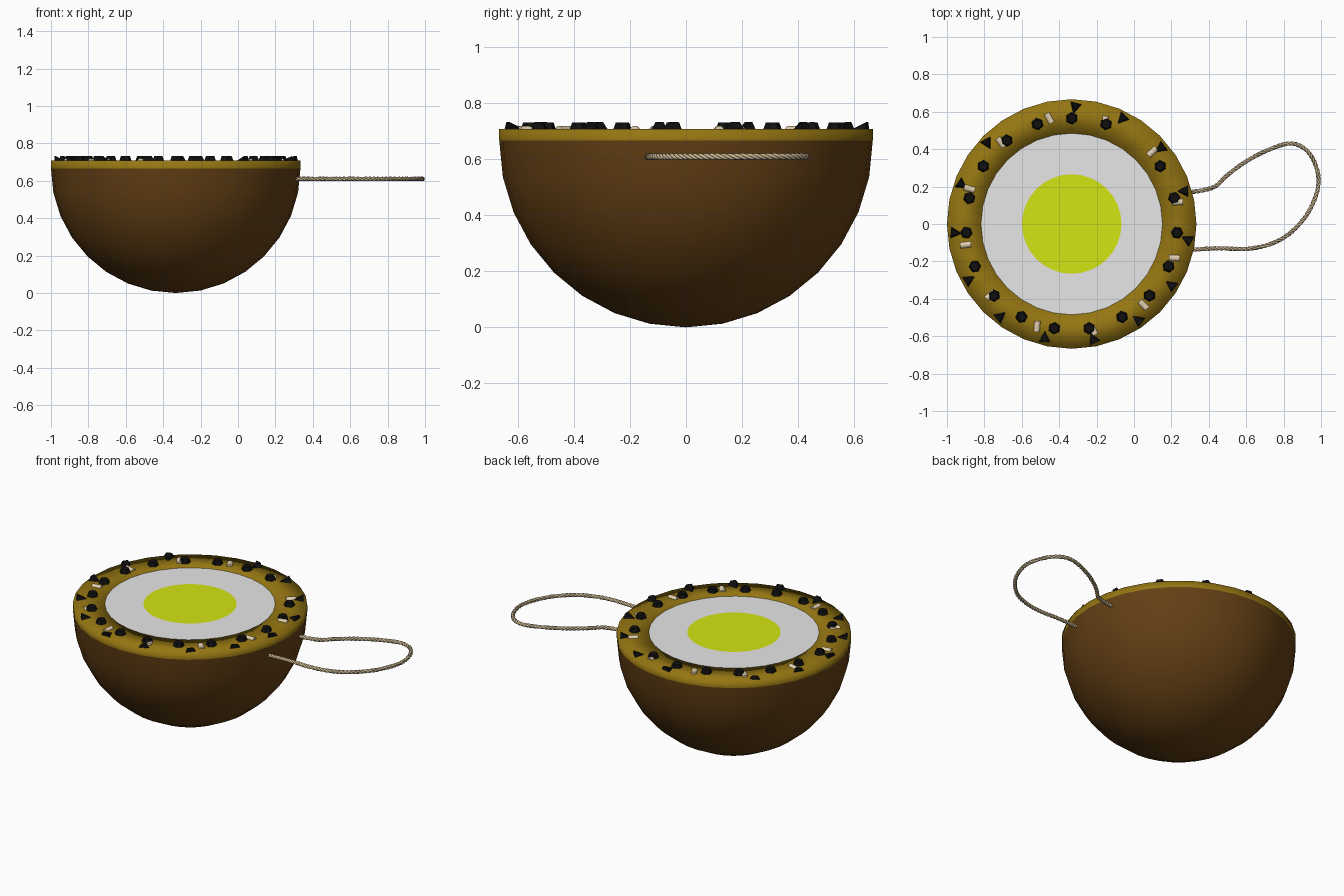
import bpy, bmesh, math, random
from mathutils import Vector, Matrix

random.seed(4)
if "Cube" in bpy.data.objects:
    bpy.data.objects.remove(bpy.data.objects["Cube"])

CENTRE = Vector((-0.333, 0, 0))
R, TOP = 0.667, 0.708


def material(name, rgb, rough=0.8):
    m = bpy.data.materials.new(name)
    m.use_nodes = True
    m.diffuse_color = (*rgb, 1)
    bsdf = m.node_tree.nodes["Principled BSDF"]
    bsdf.inputs["Base Color"].default_value = (*rgb, 1)
    bsdf.inputs["Roughness"].default_value = rough
    return m


brown = material("husk brown", (0.125, 0.05, 0.007))
olive = material("rim olive", (0.30, 0.18, 0.006))
white = material("flesh white", (0.8, 0.8, 0.8))
lime = material("core lime", (0.66, 0.78, 0.006))
black = material("seed black", (0.005, 0.005, 0.005))
pale = material("grain cream", (0.75, 0.62, 0.42))
twine = material("twine tan", (0.58, 0.46, 0.28))


def finish(name, bm, mat, smooth):
    mesh = bpy.data.meshes.new(name)
    bmesh.ops.recalc_face_normals(bm, faces=bm.faces)
    for f in bm.faces:
        f.smooth = smooth
    bm.to_mesh(mesh)
    bm.free()
    mesh.materials.append(mat)
    ob = bpy.data.objects.new(name, mesh)
    bpy.context.collection.objects.link(ob)
    return ob


def lathe(name, profile, mat, smooth, flip=False):
    """Spin (radius, height) points around the bowl axis."""
    bm = bmesh.new()
    verts = [bm.verts.new((CENTRE.x + r, 0, z)) for r, z in profile]
    edges = [bm.edges.new(p) for p in zip(verts, verts[1:])]
    bmesh.ops.spin(bm, geom=verts + edges, cent=CENTRE, axis=(0, 0, 1),
                   angle=math.tau, steps=32, use_merge=False)
    bmesh.ops.remove_doubles(bm, verts=bm.verts, dist=1e-4)
    ob = finish(name, bm, mat, smooth)
    if ob.data.polygons[0].normal.z < 0 and flip:
        ob.data.flip_normals()
    return ob


# Half-round husk, rim and layered flat top
arc = [(R * math.sin(a), R - R * math.cos(a))
       for a in (math.radians(11.25 * i) for i in range(9))]
lathe("husk", arc, brown, True)
lathe("rim", [(R, R), (R, TOP), (0.485, TOP), (0.485, TOP - 0.03)], olive, True)
lathe("flesh", [(0.485, TOP), (0.266, TOP)], white, False, True)
lathe("core", [(0.266, TOP), (0, TOP)], lime, False, True)


def ring_spot(degrees, radius, z):
    a = math.radians(degrees)
    spot = CENTRE + Vector((radius * math.cos(a), radius * math.sin(a), z))
    return Matrix.Translation(spot) @ Matrix.Rotation(a, 4, "Z")


def cone(bm, matrix, sides, r1, r2, depth):
    bmesh.ops.create_cone(bm, cap_ends=True, segments=sides, radius1=r1,
                          radius2=r2, depth=depth, matrix=matrix)


def yaw(amount):
    return Matrix.Rotation(random.uniform(-amount, amount), 4, "Z")


lay_inward = Matrix.Rotation(-math.pi / 2, 4, "Y")

# Pointed seeds lying with their tips inward
bm = bmesh.new()
for i in range(14):
    spot = ring_spot(88.5 - 24 * i, 0.618, TOP - 0.004)
    cone(bm, spot @ yaw(0.4) @ lay_inward, 6, 0.033, 0.002, 0.06)
finish("pointed_seeds", bm, black, False)

# Chunky seeds on an inner ring
bm = bmesh.new()
for i in range(19):
    if i != 2:
        spot = ring_spot(90 - 360 / 19 * i, 0.565, TOP + 0.006)
        cone(bm, spot @ yaw(0.8), 6, 0.037, 0.024, 0.036)
finish("chunky_seeds", bm, black, False)

# Pale rod-shaped grains, half sunk
bm = bmesh.new()
for i in range(12):
    spot = ring_spot(102 - 30.1 * i, 0.578, TOP - 0.006)
    cone(bm, spot @ yaw(0.35) @ lay_inward, 10, 0.018, 0.018, 0.058)
grains = finish("grains", bm, pale, True)
bpy.context.view_layer.objects.active = grains
grains.select_set(True)
bpy.ops.object.shade_smooth_by_angle(angle=math.radians(40))

# Hanging loop of three twisted strands
path = [Vector(p) for p in (
    (0.24, 0.17), (0.31, 0.172), (0.38, 0.183), (0.44, 0.205), (0.50, 0.262),
    (0.60, 0.335), (0.72, 0.397), (0.83, 0.43), (0.91, 0.405), (0.965, 0.33),
    (0.987, 0.23), (0.965, 0.13), (0.91, 0.03), (0.82, -0.06), (0.72, -0.11),
    (0.60, -0.133), (0.45, -0.13), (0.31, -0.137), (0.24, -0.137))]


def smooth_point(i, t):
    a, b, c, d = path[i - 1:i + 3]
    return 0.5 * (2 * b + (c - a) * t + (2 * a - 5 * b + 4 * c - d) * t * t
                  + (3 * b - a - 3 * c + d) * t ** 3)


line = [smooth_point(i, k / 20) for i in range(1, len(path) - 2) for k in range(20)]
line.append(path[-2])
curve = bpy.data.curves.new("hanging_loop", "CURVE")
curve.dimensions = "3D"
curve.bevel_depth = 0.0062
curve.bevel_resolution = 1
curve.use_fill_caps = True
curve.materials.append(twine)
for strand in range(3):
    spline = curve.splines.new("POLY")
    spline.points.add(len(line) - 1)
    run = 0
    for i, p in enumerate(line):
        ahead = line[min(i + 1, len(line) - 1)] - line[max(i - 1, 0)]
        run += (p - line[max(i - 1, 0)]).length
        side = Vector((-ahead.y, ahead.x)).normalized()
        turn = math.tau * (run / 0.07 + strand / 3)
        q = p + side * 0.006 * math.cos(turn)
        spline.points[i].co = (q.x, q.y, 0.61 + 0.006 * math.sin(turn), 1)
    spline.use_smooth = True
loop = bpy.data.objects.new("hanging_loop", curve)
bpy.context.collection.objects.link(loop)
